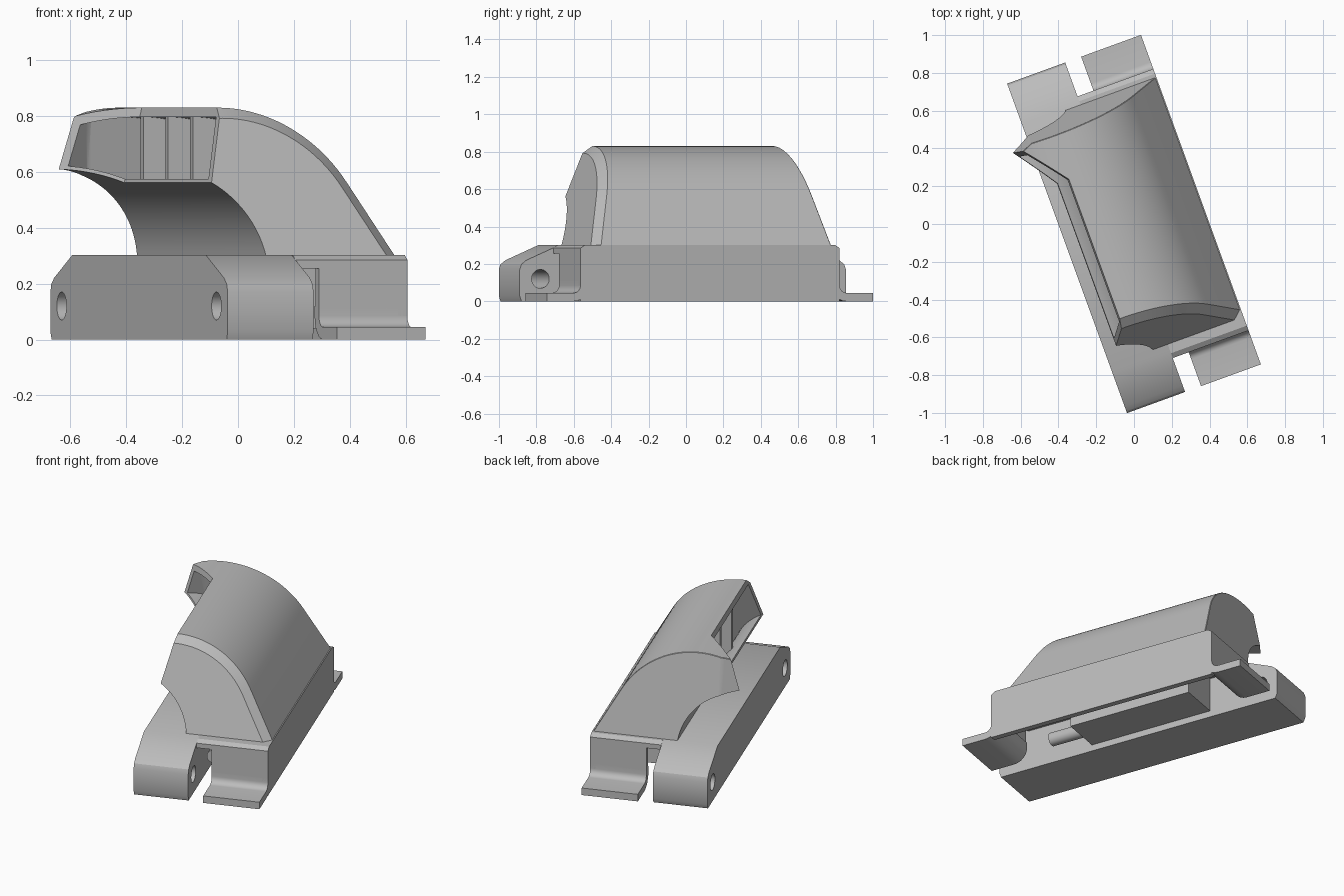
import bpy, bmesh, math
from mathutils import Vector

if "Cube" in bpy.data.objects:
    bpy.data.objects.remove(bpy.data.objects["Cube"])

TURN = math.radians(20)          # whole housing is turned about z
WIDE, LONG = 0.377, 0.928        # half width and half length
grey = bpy.data.materials.new("plain_grey")
grey.use_nodes = True
grey.diffuse_color = (0.5, 0.5, 0.5, 1)
grey.node_tree.nodes["Principled BSDF"].inputs["Base Color"].default_value = (0.5, 0.5, 0.5, 1)


def make(name, bm):
    bmesh.ops.recalc_face_normals(bm, faces=bm.faces)
    mesh = bpy.data.meshes.new(name)
    bm.to_mesh(mesh)
    bm.free()
    mesh.materials.append(grey)
    ob = bpy.data.objects.new(name, mesh)
    bpy.context.collection.objects.link(ob)
    ob.rotation_euler.z = TURN
    return ob


def prism(bottom, top):
    """Solid between two matching outlines."""
    bm = bmesh.new()
    a = [bm.verts.new(p) for p in bottom]
    b = [bm.verts.new(p) for p in top]
    bm.faces.new(a)
    bm.faces.new(b[::-1])
    for i in range(len(a)):
        j = (i + 1) % len(a)
        bm.faces.new((a[i], b[i], b[j], a[j]))
    bmesh.ops.recalc_face_normals(bm, faces=bm.faces)
    return bm


def across(profile, u0, u1):
    """Profile in (length, height), extruded across the width."""
    return prism([(u0, v, z) for v, z in profile], [(u1, v, z) for v, z in profile])


def along(section, v0, v1):
    """Section in (width, height), extruded along the length."""
    return prism([(u, v0, z) for u, z in section], [(u, v1, z) for u, z in section])


def both_ends(half):
    return half + [(-v, z) for v, z in half[::-1]]


def box(u0, u1, v0, v1, z0, z1):
    return across([(v0, z0), (v1, z0), (v1, z1), (v0, z1)], u0, u1)


def cylinder(radius, length, axis, place):
    bm = bmesh.new()
    bmesh.ops.create_cone(bm, cap_ends=True, segments=32, radius1=radius, radius2=radius, depth=length)
    turn = Vector((0, 0, 1)).rotation_difference(Vector(axis)).to_matrix()
    bmesh.ops.rotate(bm, verts=bm.verts, matrix=turn)
    bmesh.ops.translate(bm, verts=bm.verts, vec=place)
    return bm


def cut(ob, bm):
    cutter = make("cutter", bm)
    cutter.hide_render = True
    mod = ob.modifiers.new("cut", "BOOLEAN")
    mod.operation = "DIFFERENCE"
    mod.solver = "EXACT"
    mod.object = cutter
    bpy.context.view_layer.objects.active = ob
    bpy.ops.object.modifier_apply(modifier=mod.name)
    bpy.data.objects.remove(cutter)


def finish(ob):
    bpy.ops.object.select_all(action="DESELECT")
    ob.select_set(True)
    bpy.context.view_layer.objects.active = ob
    bpy.ops.object.shade_smooth_by_angle(angle=math.radians(28))


def arc(cu, cz, r, a0, a1, n):
    return [(cu + r * math.cos(a0 + (a1 - a0) * i / n), cz + r * math.sin(a0 + (a1 - a0) * i / n))
            for i in range(n + 1)]


def duct_section(t, left, floor):
    """Duct section: straight flank into an arch, shrunk inwards by t."""
    ri = 0.36 + 0.4 * t
    flank = [((0.472 - t - 0.5 * floor) / math.cos(math.pi / 6), floor)]
    outer = arc(-0.24, 0.3, 0.53 - t, math.pi / 6, math.radians(128), 36)
    inner = arc(-0.49, 0.25, ri, math.pi / 2, math.asin((floor - 0.25) / ri), 24)
    return flank + outer + [(left, outer[-1][1]), (left, 0.25 + ri)] + inner


def trim_ends(bm, t):
    """Slope the front, back and back corner inwards; returns their normals."""
    normals = []
    for co, no in (((0, -0.66, 0.3), (0, -1, 0.33)), ((0, 0.69, 0.3), (0, 1, 0.2)),
                   ((-0.353, 0.639, 0.583), (-0.5, 1, 0.2))):
        no = Vector(no).normalized()
        geom = bm.verts[:] + bm.edges[:] + bm.faces[:]
        res = bmesh.ops.bisect_plane(bm, geom=geom, plane_co=Vector(co) - no * t, plane_no=no,
                                     clear_outer=True)
        edges = [e for e in res["geom_cut"] if isinstance(e, bmesh.types.BMEdge)]
        bmesh.ops.contextual_create(bm, geom=edges)
        normals.append(no)
    bmesh.ops.recalc_face_normals(bm, faces=bm.faces)
    return normals


def mouth_wedge():
    """Removes everything outside the tilted mouth and its flared corner."""
    plan = [(-0.31, -1), (-0.31, 0.34), (-0.75, 0.92), (-1.2, 0.92), (-1.2, -1)]
    level = lambda z: [(u + 0.25 * (z - 0.56), v, z) for u, v in plan]
    return prism(level(0.4), level(1.0))


# Curved duct with chamfered rims
bm = along(duct_section(0, -0.62, 0.295), -1, 1)
ends = trim_ends(bm, 0)
for group, width in ((ends[:1], 0.06), (ends[1:], 0.045)):
    rim = []
    for e in bm.edges:
        on_end = [any(f.normal.dot(n) > 0.999 for n in group) for f in e.link_faces]
        mid = (e.verts[0].co + e.verts[1].co) / 2
        on_arch = math.hypot(mid.x + 0.24, mid.z - 0.3) > 0.52 and mid.z > 0.3
        if on_arch and sum(on_end) == 1:
            rim.append(e)
    bmesh.ops.bevel(bm, geom=rim, offset=width, segments=1, affect="EDGES", clamp_overlap=True)
duct = make("duct", bm)
cavity = along(duct_section(0.033, -0.8, 0.31), -1, 1)
trim_ends(cavity, 0.035)
cut(duct, cavity)
cut(duct, mouth_wedge())
finish(duct)

# Upright ribs set back inside the mouth
for i in range(3):
    v = 0.345 - 0.26 * i
    rib = make("mouth_rib", along(duct_section(0.025, -0.6, 0.305), v, v + 0.03))
    cut(rib, box(-1, -0.235, -1, 1, 0.2, 1))
    finish(rib)

# Solid rail with a sloped lug and pin hole at each end
end = [(LONG, 0.17), (0.918, 0.198), (0.89, 0.22), (0.7, 0.302)]
profile = [(0.915, 0), (LONG, 0.03)] + both_ends(end) + [(-LONG, 0.03), (-0.918, 0)]
rail = make("lug_rail", across(profile, -WIDE, -0.05))
for v in (-0.81, 0.81):
    cut(rail, cylinder(0.05, 0.6, (1, 0, 0), (-0.25, v, 0.12)))
finish(rail)

# Hollow half of the base, its end walls notched and flared at the bottom
base = make("base_shell", across(both_ends([(0.737, 0), (0.737, 0.285), (0.71, 0.302)]), -0.05, WIDE))
hollow = both_ends([(0.7, -0.1), (0.7, 0.255)])
cut(base, across(hollow, -0.1, WIDE - 0.035))
cut(base, box(-0.1, 0.04, -0.8, 0.8, -0.1, 0.255))

# Mounting feet, bent out of the end walls like sheet
outer = arc(0.777, 0.085, 0.04, math.pi * 1.5, math.pi, 6)
inner = arc(0.777, 0.085, 0.085, math.pi, math.pi * 1.5, 6)
foot = [(LONG, 0), (LONG, 0.045)] + outer + [(0.737, 0.12), (0.692, 0.12)] + inner
for name, side in (("front_foot", -1), ("back_foot", 1)):
    sheet = make(name, across([(side * v, z) for v, z in foot], 0.04, WIDE))
    cut(base, box(0.03, WIDE - 0.035, *sorted((side * 0.6, side * 0.8)), -0.1, 0.11))
    finish(sheet)
finish(base)

# Hanging block and short pivot rod under the base
finish(make("inner_block", box(-0.05, 0.2, -0.31, 0.48, 0.04, 0.27)))
finish(make("pivot_rod", cylinder(0.04, 0.3, (0, 1, 0), (0, -0.4, 0.12))))
